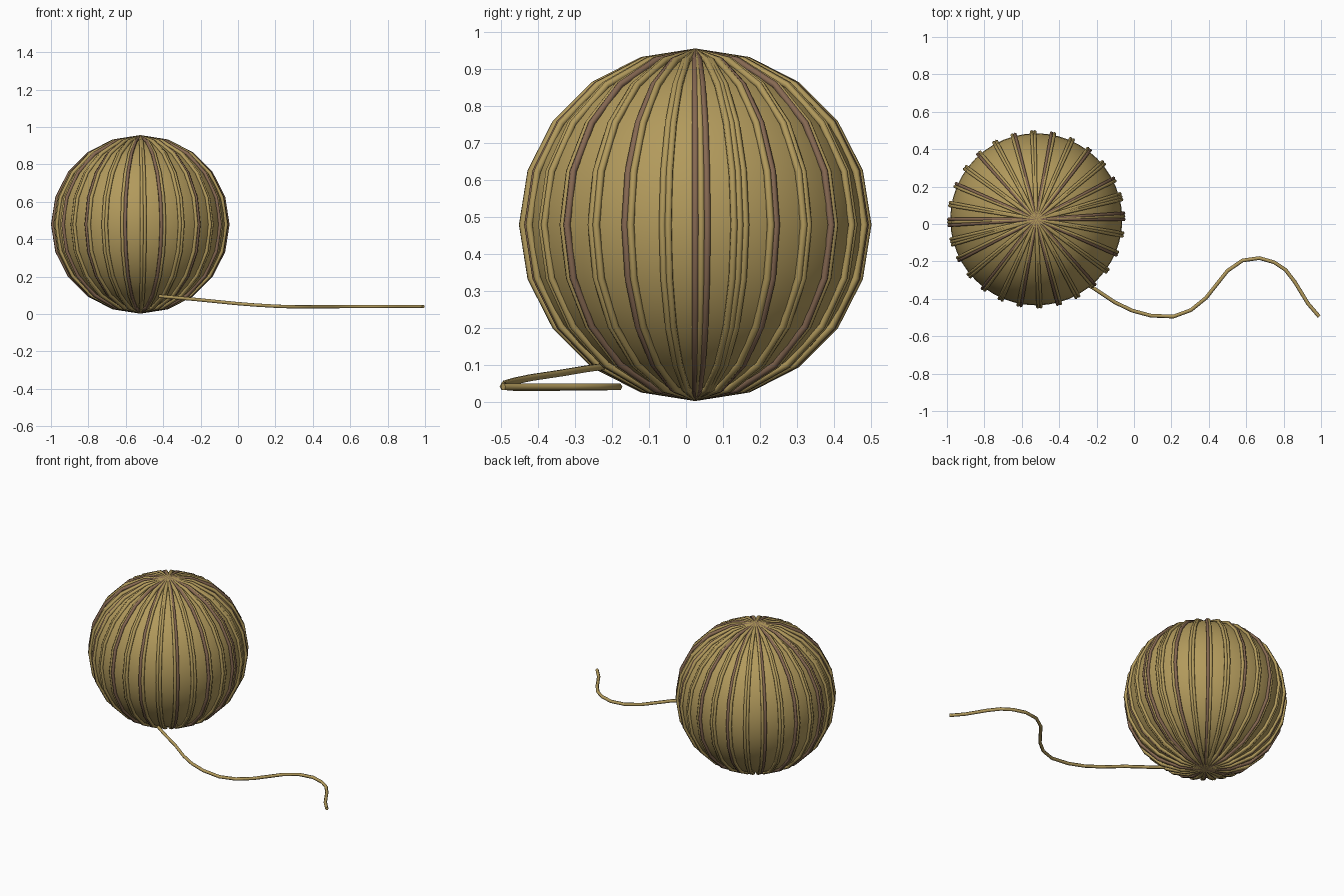
import bpy
from math import radians, sin, cos, pi

if "Cube" in bpy.data.objects:
    bpy.data.objects.remove(bpy.data.objects["Cube"])

CENTRE = (-0.5225, 0.025, 0.479)


def material(name, rgb):
    m = bpy.data.materials.new(name)
    m.diffuse_color = (*rgb, 1)
    m.use_nodes = True
    m.node_tree.nodes["Principled BSDF"].inputs["Base Color"].default_value = m.diffuse_color
    return m


gold = material("gold_wool", (0.445, 0.323, 0.107))
brown = material("brown_wool", (0.24, 0.14, 0.085))


def finish(ob, name, mat):
    ob.name = name
    ob.data.materials.append(mat)
    return ob


# solid core of the ball
bpy.ops.mesh.primitive_uv_sphere_add(segments=48, ring_count=24, radius=0.46, location=CENTRE)
finish(bpy.context.object, "ball_core", gold)
bpy.ops.object.shade_smooth()

# strands: upright 20-sided loops, each turned a further 13 degrees
for i in range(30):
    bpy.ops.mesh.primitive_torus_add(
        major_segments=20, minor_segments=6, major_radius=0.4675, minor_radius=0.01,
        location=CENTRE, rotation=(pi / 2, 0, radians(13 * i)))
    finish(bpy.context.object, f"strand_{i:02d}", brown if i % 4 == 0 else gold)
    bpy.ops.object.shade_smooth_by_angle(angle=radians(65))

# loose tail lying on the ground
path = [(-0.42, -0.225, 0.095), (-0.34, -0.275, 0.088), (-0.22, -0.34, 0.077),
        (-0.10, -0.42, 0.065), (-0.01, -0.463, 0.056), (0.09, -0.49, 0.048),
        (0.21, -0.495, 0.041), (0.305, -0.46, 0.038), (0.385, -0.395, 0.038),
        (0.50, -0.25, 0.039), (0.58, -0.195, 0.04), (0.67, -0.182, 0.04),
        (0.75, -0.205, 0.04), (0.81, -0.245, 0.04), (0.86, -0.31, 0.04),
        (0.93, -0.425, 0.04), (0.99, -0.495, 0.04)]
curve = bpy.data.curves.new("tail", "CURVE")
curve.dimensions = "3D"
curve.bevel_depth = 0.01
curve.bevel_resolution = 1
curve.use_fill_caps = True
spline = curve.splines.new("POLY")
spline.points.add(len(path) - 1)
for point, co in zip(spline.points, path):
    point.co = (*co, 1)
tail = bpy.data.objects.new("tail", curve)
bpy.context.collection.objects.link(tail)
finish(tail, "tail", gold)
